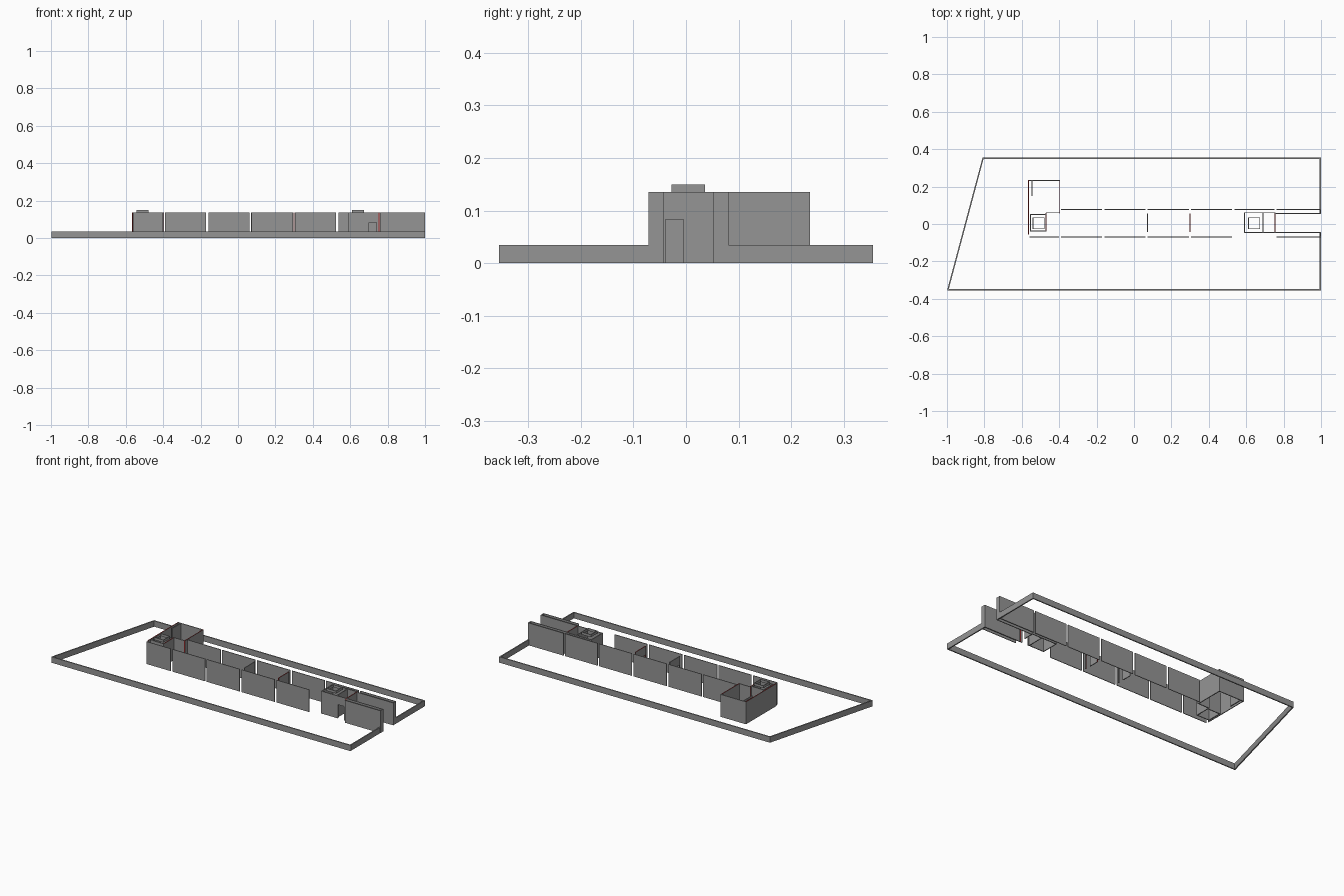
import bpy, bmesh
from mathutils import Vector

if "Cube" in bpy.data.objects:
    bpy.data.objects.remove(bpy.data.objects["Cube"])

T = 0.005      # wall thickness
H = 0.135      # wall height
DOOR_H = 0.083


def material(name, color):
    m = bpy.data.materials.new(name)
    m.diffuse_color = color
    m.use_nodes = True
    m.node_tree.nodes["Principled BSDF"].inputs["Base Color"].default_value = m.diffuse_color
    return m


GREY = material("dark_grey", (0.3, 0.3, 0.3, 1))
RED = material("dark_red", (0.4, 0.03, 0.03, 1))


def mesh_object(name, bm):
    bmesh.ops.recalc_face_normals(bm, faces=bm.faces)
    me = bpy.data.meshes.new(name)
    bm.to_mesh(me)
    bm.free()
    me.materials.append(GREY)
    me.materials.append(RED)
    ob = bpy.data.objects.new(name, me)
    bpy.context.collection.objects.link(ob)
    return ob


def slab(bm, p, q, a, b, z0, z1, t, ext, red):
    # slab along p->q covering distances a..b and heights z0..z1
    p, q = Vector((*p, 0)), Vector((*q, 0))
    d = (q - p).normalized()
    n = Vector((-d.y, d.x, 0)) * t / 2
    length = (q - p).length
    s = p + d * (a - (ext if a == 0 else 0))
    e = p + d * (b + (ext if b >= length - 1e-6 else 0))
    foot = [s - n, e - n, e + n, s + n]
    lo = [bm.verts.new((v.x, v.y, z0)) for v in foot]
    hi = [bm.verts.new((v.x, v.y, z1)) for v in foot]
    bm.faces.new(lo[::-1])
    bm.faces.new(hi).material_index = int(red)
    for i in range(4):
        j = (i + 1) % 4
        f = bm.faces.new((lo[i], lo[j], hi[j], hi[i]))
        f.material_index = int(red and i % 2 == 1)   # narrow ends


def wall(name, p, q, h=H, t=T, door=None, z0=0, ext=0, red=False):
    bm = bmesh.new()
    length = (Vector(q) - Vector(p)).length
    if door:
        a, b = door
        slab(bm, p, q, 0, a, z0, h, t, ext, red)
        slab(bm, p, q, b, length, z0, h, t, ext, red)
        slab(bm, p, q, a, b, DOOR_H, h, t, ext, red)
    else:
        slab(bm, p, q, 0, length, z0, h, t, ext, red)
    return mesh_object(name, bm)


# low boundary wall, open at the right-hand entrance
path = [(0.996, 0.055), (0.996, 0.352), (-0.807, 0.352),
        (-0.995, -0.352), (0.996, -0.352), (0.996, -0.045)]
for i in range(5):
    wall(f"boundary_wall_{i}", path[i], path[i + 1], 0.035, 0.007, ext=0.003 if i in (1, 3) else 0)

# long rows of panels on both sides of the corridor
edges = [-0.395, -0.165, 0.067, 0.3, 0.53, 0.757, 1.005]
for i in range(6):
    a, b = edges[i] + 0.006, edges[i + 1] - 0.006
    wall(f"back_panel_{i}", (a, 0.078), (b, 0.078), t=0.004)
    if i != 4:
        wall(f"front_panel_{i}", (a, -0.069), (b, -0.069), t=0.004)
wall("front_panel_end", (-0.56, -0.069), (-0.401, -0.069), t=0.004)

# entrance inner walls and end caps
for name, y, yo in (("back", 0.055, 0.078), ("front", -0.045, -0.069)):
    wall(f"entrance_{name}_wall", (0.755, y), (0.999, y))
    wall(f"entrance_{name}_cap", (0.9975, y), (0.9975, yo), ext=0.0025)

# cross walls in the corridor with doorways
for i, x in enumerate((0.072, 0.3)):
    wall(f"cross_wall_{i}", (x, -0.043), (x, 0.055), door=(0.005, 0.038), red=(i == 1))

# right stair core
wall("right_core_left", (0.59, -0.045), (0.59, 0.06))
wall("right_core_back", (0.59, 0.06), (0.755, 0.06), ext=T / 2)
wall("right_core_front", (0.59, -0.045), (0.755, -0.045), door=(0.11, 0.15), ext=T / 2)
wall("right_core_divider", (0.69, -0.045), (0.69, 0.06))
wall("right_core_right", (0.755, -0.048), (0.755, 0.06), door=(0.009, 0.043), red=True)

# left stair core
wall("left_core_left", (-0.553, -0.038), (-0.553, 0.05))
wall("left_core_back", (-0.553, 0.05), (-0.47, 0.05), ext=T / 2)
wall("left_core_front", (-0.553, -0.038), (-0.47, -0.038), ext=T / 2)
wall("left_core_right", (-0.47, -0.038), (-0.47, 0.06), red=True)

# left end room
wall("room_left", (-0.563, -0.056), (-0.563, 0.235), red=True)
wall("room_back", (-0.563, 0.233), (-0.397, 0.233), ext=T / 2)
wall("room_right", (-0.397, 0.057), (-0.397, 0.233), red=True)
wall("room_front", (-0.47, 0.06), (-0.397, 0.06))
wall("room_partition", (-0.545, 0.15), (-0.545, 0.233))

# roof light frames above the cores
for side, cx in (("left", -0.51), ("right", 0.642)):
    cy, w = 0.004, 0.03
    c = [(cx - w, cy - w), (cx + w, cy - w), (cx + w, cy + w), (cx - w, cy + w)]
    for i in range(4):
        wall(f"{side}_roof_light_{i}", c[i], c[(i + 1) % 4], 0.15, 0.004, z0=0.135, ext=0.002)
